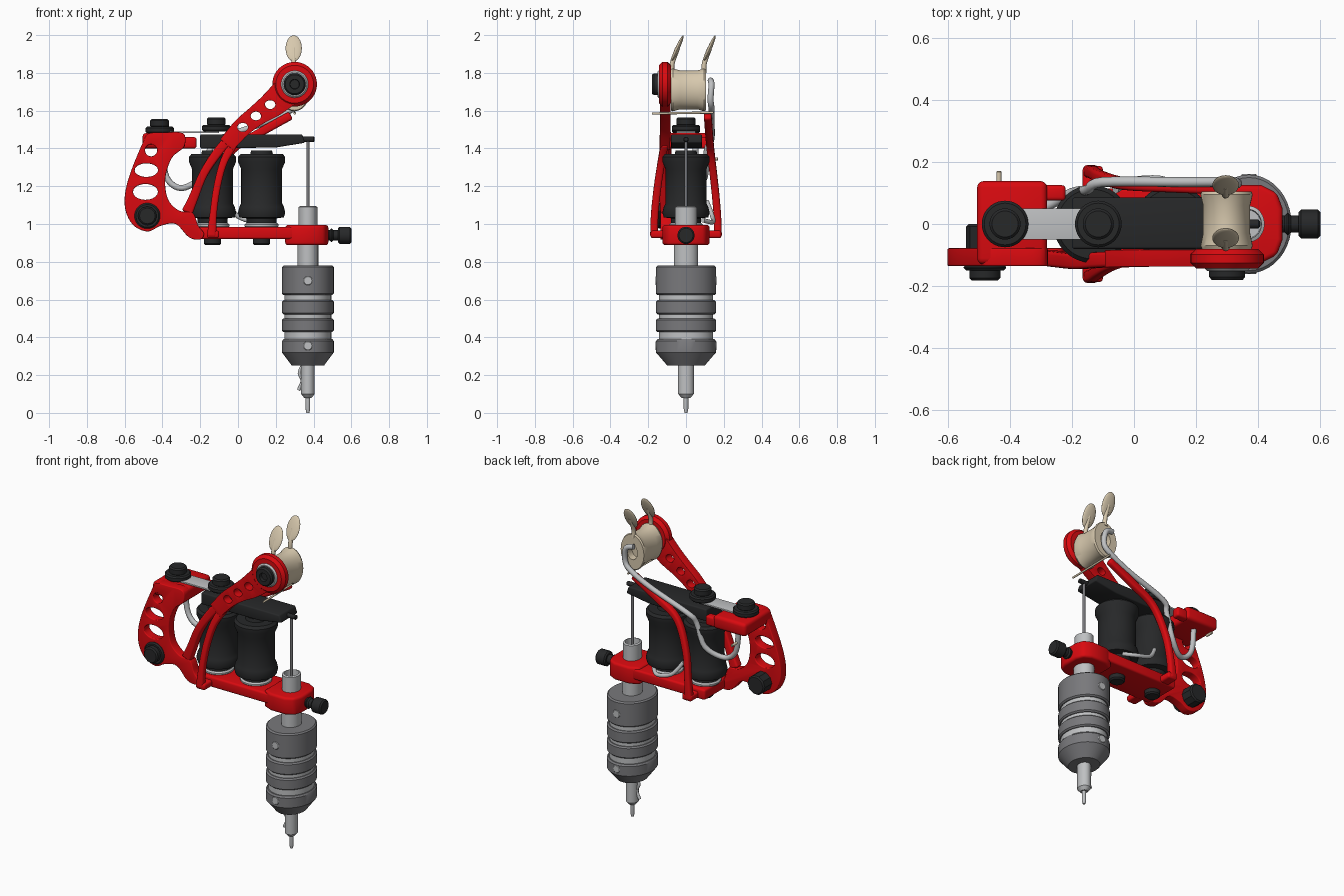
import bpy, bmesh, math
from mathutils import Vector, Matrix

default_cube = bpy.data.objects.get("Cube")
if default_cube:
    bpy.data.objects.remove(default_cube, do_unlink=True)


def material(name, *rgb):
    mat = bpy.data.materials.new(name)
    mat.use_nodes = True
    color = (*rgb, 1)
    mat.diffuse_color = color
    mat.node_tree.nodes["Principled BSDF"].inputs["Base Color"].default_value = color
    return mat


red = material("red enamel", .7, .003, .005)
black = material("black", .02, .021, .022)
steel = material("light steel", .52, .53, .54)
dark_steel = material("dark steel", .19, .19, .2)
brass = material("pale brass", .68, .58, .42)


def activate(obj):
    bpy.ops.object.select_all(action="DESELECT")
    obj.select_set(True)
    bpy.context.view_layer.objects.active = obj


def finish(name, bm, mat, bevel=0, cutters=()):
    """Turn a bmesh into an object, cut its holes, round its edges and shade it."""
    bmesh.ops.recalc_face_normals(bm, faces=bm.faces)
    mesh = bpy.data.meshes.new(name)
    bm.to_mesh(mesh)
    bm.free()
    obj = bpy.data.objects.new(name, mesh)
    bpy.context.collection.objects.link(obj)
    mesh.materials.append(mat)
    activate(obj)
    for cutter in cutters:
        mod = obj.modifiers.new("hole", "BOOLEAN")
        mod.operation, mod.solver, mod.object = "DIFFERENCE", "EXACT", cutter
        bpy.ops.object.modifier_apply(modifier=mod.name)
        bpy.data.objects.remove(cutter, do_unlink=True)
    if bevel:
        mod = obj.modifiers.new("rounded edges", "BEVEL")
        mod.width, mod.segments, mod.limit_method = bevel, 3, "ANGLE"
        mod.angle_limit = math.radians(40)
        bpy.ops.object.modifier_apply(modifier=mod.name)
    bpy.ops.object.shade_smooth_by_angle(angle=math.radians(35))
    return obj


def smooth(points, closed=False, steps=5):
    """Spline through the points, in any dimension."""
    pts = [Vector(p) for p in points]
    n = len(pts)
    pick = (lambda i: pts[i % n]) if closed else (lambda i: pts[min(max(i, 0), n - 1)])
    result = []
    for i in range(n if closed else n - 1):
        a, b, c, d = (pick(i + k) for k in (-1, 0, 1, 2))
        for s in range(steps):
            t = s / steps
            result.append((b * 2 + (c - a) * t + (a * 2 - b * 5 + c * 4 - d) * t ** 2
                           + (b * 3 - a - c * 3 + d) * t ** 3) / 2)
    return result if closed else result + [pts[-1]]


def lathe(name, profile, mat, origin=(0, 0, 0), axis=(0, 0, 1), stretch=(1, 1, 1), sides=40):
    """Revolve (radius, height) pairs about an axis."""
    bm = bmesh.new()
    rings = []
    for r, h in profile:
        rings.append([bm.verts.new((r * math.cos(math.tau * i / sides),
                                    r * math.sin(math.tau * i / sides), h)) for i in range(sides)])
    for low, high in zip(rings, rings[1:]):
        for i in range(sides):
            j = (i + 1) % sides
            bm.faces.new((low[i], low[j], high[j], high[i]))
    bm.faces.new(rings[0])
    bm.faces.new(rings[-1])
    turn = Vector(axis).to_track_quat("Z", "Y").to_matrix().to_4x4()
    bm.transform(Matrix.Translation(origin) @ Matrix.Diagonal((*stretch, 1)) @ turn)
    return finish(name, bm, mat)


def rod(name, r, low, high, mat, origin, axis=(0, 0, 1), edge=.008, **options):
    profile = [(r - edge, low), (r, low + edge), (r, high - edge), (r - edge, high)]
    return lathe(name, profile, mat, origin, axis, **options)


def hole(x, z, width, height):
    cutter = rod("hole_cutter", 1, -.4, .2, red, (x, 0, z), (0, 1, 0), edge=0,
                 stretch=(width, 1, height), sides=20)
    cutter.hide_render = True
    return cutter


def box(name, low, high, mat, bevel=.012):
    bm = bmesh.new()
    bmesh.ops.create_cube(bm, size=1)
    low, high = Vector(low), Vector(high)
    bm.transform(Matrix.Translation((low + high) / 2) @ Matrix.Diagonal((*(high - low), 1)))
    return finish(name, bm, mat, bevel)


def plate(name, outline, low, high, mat, flat=False, bevel=.015, cutters=()):
    """Extrude an outline along y, or along z when flat."""
    place = (lambda p, h: (p[0], p[1], h)) if flat else (lambda p, h: (p[0], h, p[1]))
    bm = bmesh.new()
    face = bm.faces.new([bm.verts.new(place(p, low)) for p in outline])
    made = bmesh.ops.extrude_face_region(bm, geom=[face])["geom"]
    shift = Vector(place((0, 0), high - low))
    bmesh.ops.translate(bm, verts=[v for v in made if isinstance(v, bmesh.types.BMVert)], vec=shift)
    return finish(name, bm, mat, bevel, cutters)


def strut(name, path, thick, cutters=()):
    """Loft a bar through (x, y, z, width) points."""
    pts = smooth(path)
    bm = bmesh.new()
    rings = []
    for i, p in enumerate(pts):
        ahead = pts[min(i + 1, len(pts) - 1)] - pts[max(i - 1, 0)]
        side = Vector((-ahead[2], 0, ahead[0])).normalized() * p[3] / 2
        depth = Vector((0, thick / 2, 0))
        mid = Vector(p[:3])
        rings.append([bm.verts.new(mid + side * a + depth * b)
                      for a, b in ((1, 1), (1, -1), (-1, -1), (-1, 1))])
    for low, high in zip(rings, rings[1:]):
        for i in range(4):
            j = (i + 1) % 4
            bm.faces.new((low[i], low[j], high[j], high[i]))
    bm.faces.new(rings[0])
    bm.faces.new(rings[-1])
    return finish(name, bm, red, .012, cutters)


def wire(name, path, radius, mat):
    curve = bpy.data.curves.new(name, "CURVE")
    curve.dimensions, curve.bevel_depth, curve.use_fill_caps = "3D", radius, True
    pts = smooth(path)
    spline = curve.splines.new("POLY")
    spline.points.add(len(pts) - 1)
    for point, p in zip(spline.points, pts):
        point.co = (*p, 1)
    obj = bpy.data.objects.new(name, curve)
    bpy.context.collection.objects.link(obj)
    curve.materials.append(mat)
    activate(obj)
    bpy.ops.object.convert(target="MESH")
    bpy.ops.object.shade_smooth_by_angle(angle=math.radians(50))


# Grip, tube and needle, slightly wider front to back
tube_at, oval = (.37, 0, 0), (1, 1.16, 1)
lathe("needle_tip", [(.008, 0), (.012, .02), (.012, .1)], steel, tube_at)
lathe("tube_tip", [(.02, .08), (.036, .1), (.036, .26)], steel, tube_at, stretch=oval)
lathe("grip_core", [(.08, .26), (.124, .32), (.124, .77), (.055, .775), (.055, .9)], steel, tube_at, stretch=oval)
lathe("grip_cone", [(.075, .25), (.085, .25), (.137, .32), (.137, .38), (.13, .39)],
      dark_steel, tube_at, stretch=oval)
for low, high in ((.427, .5), (.522, .597), (.623, .78)):
    rod("grip_band", .137, low, high, dark_steel, tube_at, stretch=oval)
lathe("tube_top", [(.05, .88), (.05, 1.09), (.04, 1.095), (.038, 1.03), (.005, 1.03)],
      steel, tube_at, stretch=oval)
for z in (.355, .7):
    for side in (-1, 1):
        rod("grip_screw", .024, .15, .161, steel, (.37, 0, z), (0, side, 0), edge=.003)
rod("needle_bar", .008, 1, 1.46, dark_steel, tube_at, edge=.002)
wire("tip_clip", [(.34, 0, .25), (.325, 0, .21), (.34, 0, .17), (.32, 0, .12)], .009, steel)

# Base with vise block and thumb screw
box("base_plate", (-.21, -.115, .92), (.3, .115, .985), red)
half = [(.25, .1), (.31, .125), (.41, .125), (.46, .1), (.478, .05)]
plate("vise_block", half + [(x, -y) for x, y in reversed(half)], .888, .995, red, flat=True)
rod("screw_shaft", .027, .46, .54, black, (0, 0, .94), (1, 0, 0))
rod("screw_collar", .035, .485, .505, black, (0, 0, .94), (1, 0, 0))
rod("screw_head", .046, .53, .6, black, (0, 0, .94), (1, 0, 0), sides=14)

# Coils with washers and underside bolts
coil = [(.08, .98), (.08, 1.03), (.118, 1.035), (.125, 1.06), (.118, 1.09), (.108, 1.11), (.108, 1.29),
        (.125, 1.33), (.125, 1.355), (.112, 1.37), (.06, 1.37), (.055, 1.39), (.01, 1.39)]
for x in (-.135, .125):
    lathe("coil", coil, black, (x, 0, 0))
    rod("coil_washer", .09, .98, 1.005, steel, (x, 0, 0))
    rod("coil_bolt", .045, .888, .93, black, (x, 0, 0))

# Armature bar, flat spring and top bolts
plate("armature_bar", [(-.2, 1.4), (-.2, 1.475), (.34, 1.475), (.355, 1.43), (.2, 1.405)],
      -.08, .085, black, bevel=.008)
rod("armature_nipple", .014, .34, .405, black, (0, 0, 1.448), (1, 0, 0), edge=.004)
box("flat_spring", (-.46, -.05, 1.481), (-.1, .05, 1.491), steel, .002)
for x, z in ((-.415, 1.48), (-.115, 1.49)):
    rod("bolt_washer", .075, z, z + .035, black, (x, 0, 0))
    rod("bolt_head", .05, z + .03, z + .075, black, (x, 0, 0))

# Tail plate with windows, and the shelf carrying the spring
tail = [(-.5, 1.44), (-.47, 1.48), (-.39, 1.485), (-.29, 1.48), (-.285, 1.41), (-.35, 1.35), (-.385, 1.24),
        (-.37, 1.13), (-.31, 1.07), (-.24, 1.06), (-.21, .99), (-.18, .95), (-.2, .918), (-.26, .93),
        (-.33, 1), (-.41, .99), (-.48, .96), (-.56, 1), (-.6, 1.1), (-.58, 1.24)]
windows = [hole(-.46, 1.39, .032, .032), hole(-.485, 1.285, .062, .036), hole(-.49, 1.17, .066, .042)]
plate("tail_plate", smooth(tail, closed=True), -.135, -.078, red, cutters=windows)
box("tail_shelf", (-.505, -.13, 1.4), (-.28, .138, 1.482), red, .02)
box("shelf_lug", (-.3, .075, 1.4), (-.22, .125, 1.46), red)
rod("tail_bolt", .068, .13, .15, black, (-.48, 0, 1.043), (0, -1, 0))
rod("tail_bolt_head", .05, .14, .182, black, (-.48, 0, 1.043), (0, -1, 0), sides=12)
rod("tail_knob", .06, -.085, .0, black, (-.48, 0, 1.043), (0, 1, 0), sides=10)
rod("tail_pin", .008, .12, .17, brass, (-.435, 0, 1.345), (0, 1, 0), edge=.002)

# Sweeping arm with hub, and the struts that carry it
slots = [hole(x, z, .028, .023) for x, z in ((.025, 1.512), (.095, 1.572), (.17, 1.632))]
strut("upper_arm", [(.3, -.11, 1.74, .17), (.19, -.11, 1.64, .14), (.1, -.11, 1.575, .11),
                    (.02, -.11, 1.51, .1), (-.06, -.112, 1.42, .09)], .055, slots)
strut("rear_strut", [(-.03, -.112, 1.465, .05), (-.1, -.115, 1.39, .05), (-.18, -.12, 1.27, .045),
                     (-.235, -.115, 1.14, .05), (-.27, -.11, 1.06, .06)], .05)
strut("front_strut", [(-.02, -.112, 1.43, .05), (-.075, -.13, 1.33, .04), (-.11, -.15, 1.2, .038),
                      (-.13, -.165, 1.06, .038), (-.14, -.17, .93, .05)], .04)
strut("back_strut", [(.28, .115, 1.575, .045), (.11, .122, 1.48, .045), (-.03, .13, 1.39, .04),
                     (-.105, .15, 1.22, .038), (-.13, .165, 1.06, .038), (-.14, .17, .93, .05)], .04)
box("strut_foot", (-.165, -.187, .925), (-.1, .187, .965), red)
rod("arm_hub", .118, .08, .143, red, (.3, 0, 1.74), (0, -1, 0), edge=.018)
rod("hub_washer", .072, .13, .152, steel, (.3, 0, 1.74), (0, -1, 0))
lathe("hub_bolt", [(.058, .14), (.058, .17), (.05, .18), (.026, .18), (.024, .16), (.003, .16)],
      black, (.3, 0, 1.74), (0, -1, 0))

# Binding post with wing ears
lathe("binding_post", [(.05, -.08), (.08, -.08), (.084, -.07), (.076, -.03), (.076, .06), (.084, .095),
                       (.08, .105), (.035, .105), (.035, .06), (.003, .06)],
      brass, (.298, 0, 1.71), (0, 1, 0), (1, 1, 1.35))
for root, tip in ((-.073, -.045), (.097, .125)):
    wire("wing_stem", [(.295, root, 1.8), (.295, root, 1.85), (.295, tip, 1.93)], .013, brass)
    bm = bmesh.new()
    bmesh.ops.create_uvsphere(bm, u_segments=24, v_segments=14, radius=1)
    bm.transform(Matrix.Translation((.295, tip, 1.93)) @ Matrix.Rotation(math.radians(-24), 4, "X")
                 @ Matrix.Diagonal((.043, .011, .075, 1)))
    finish("wing_ear", bm, brass)
wire("cross_pin", [(.3, -.18, 1.585), (.3, .145, 1.59)], .006, brass)

# Wiring
wire("supply_wire", [(.27, .13, 1.76), (.32, .135, 1.74), (.33, .13, 1.66), (.29, .135, 1.61),
                     (.15, .135, 1.54), (-.1, .135, 1.45), (-.15, .11, 1.39), (-.2, .1, 1.25),
                     (-.3, .05, 1.19), (-.38, .05, 1.25), (-.4, .05, 1.41)], .016, steel)
wire("coil_wire", [(.16, .09, 1.02), (.1, .14, 1.01), (0, .14, 1.04), (-.06, .11, 1.12)], .012, steel)
